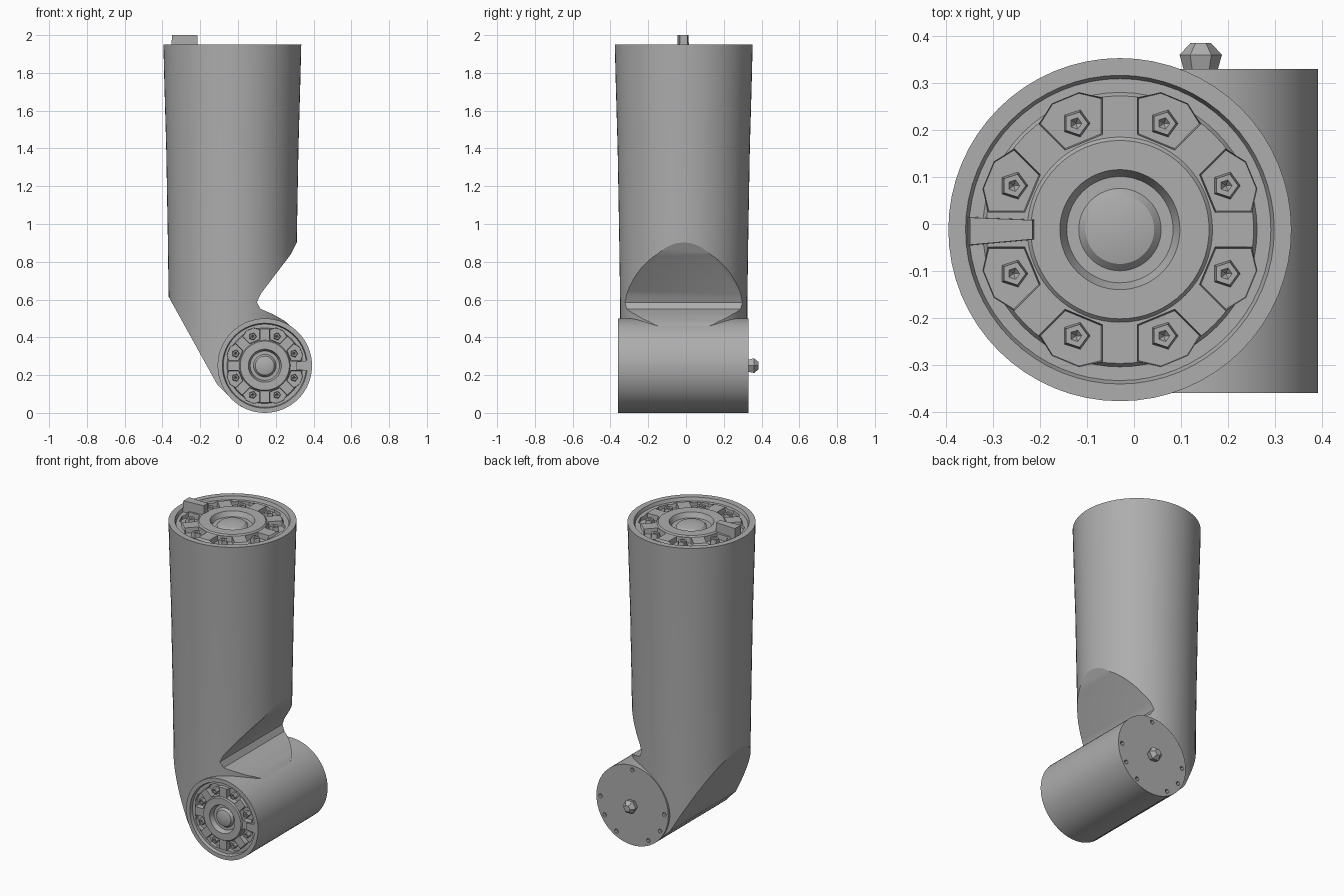
import bpy, bmesh
from math import pi, cos, sin, radians
from mathutils import Matrix, Vector

cube = bpy.data.objects.get("Cube")
if cube:
    bpy.data.objects.remove(cube)

grey = bpy.data.materials.new("plain grey")
grey.use_nodes = True
grey.diffuse_color = (0.42, 0.42, 0.42, 1)
grey.node_tree.nodes["Principled BSDF"].inputs["Base Color"].default_value = (0.42, 0.42, 0.42, 1)


def finish(name, bm, matrix=Matrix()):
    bmesh.ops.remove_doubles(bm, verts=bm.verts, dist=1e-5)
    bmesh.ops.recalc_face_normals(bm, faces=bm.faces)
    bm.transform(matrix)
    mesh = bpy.data.meshes.new(name)
    bm.to_mesh(mesh)
    bm.free()
    mesh.materials.append(grey)
    obj = bpy.data.objects.new(name, mesh)
    bpy.context.collection.objects.link(obj)
    return obj


def lathe(name, profile, matrix=Matrix(), sides=64):
    """Turn (radius, height) points around the local z axis."""
    bm = bmesh.new()
    verts = [bm.verts.new((r, 0, z)) for r, z in profile]
    edges = [bm.edges.new(pair) for pair in zip(verts, verts[1:])]
    bmesh.ops.spin(bm, geom=verts + edges, cent=(0, 0, 0), axis=(0, 0, 1),
                   angle=2 * pi, steps=sides, use_duplicate=False)
    return finish(name, bm, matrix)


def prism(name, outline, depth, matrix=Matrix(), taper=1):
    """Extrude an xy outline along local z, optionally tapered about its middle."""
    bm = bmesh.new()
    face = bm.faces.new([bm.verts.new((x, y, 0)) for x, y in outline])
    mid = face.calc_center_median()
    new = bmesh.ops.extrude_face_region(bm, geom=[face])["geom"]
    for v in new:
        if isinstance(v, bmesh.types.BMVert):
            v.co = mid + (v.co - mid) * taper + Vector((0, 0, depth))
    return finish(name, bm, matrix)


def boolean(obj, cutter, operation="DIFFERENCE"):
    mod = obj.modifiers.new("cut", "BOOLEAN")
    mod.operation, mod.object, mod.solver = operation, cutter, "EXACT"
    bpy.context.view_layer.objects.active = obj
    bpy.ops.object.modifier_apply(modifier=mod.name)
    bpy.data.objects.remove(cutter)


def face_profile(radius, height):
    """Stepped end face: rim, groove, pocket ring, hub ring, centre cone."""
    steps = [(1, 0), (.9, 0), (.88, -.02), (.8, -.02), (.78, -.008), (.54, -.008),
             (.52, 0), (.35, 0), (.31, -.03), (.24, -.03), (.2, -.015), (0, 0)]
    return [(f * radius, height + d) for f, d in steps]


def arc_block(radius, inner, outer, angle, spread):
    """Outline of a block lying between two radii."""
    pts = [(inner, -.8), (outer * .93, -1), (outer, -.4), (outer, .4), (outer * .93, 1), (inner, .8)]
    return [(radius * f * cos(angle + s * spread), radius * f * sin(angle + s * spread))
            for f, s in pts]


def add_pockets(obj, label, radius, height, matrix):
    """Eight pockets around the hub, each holding a small bolt."""
    for k in range(8):
        a = radians(22.5 + 45 * k)
        boolean(obj, prism("pocket_cutter", arc_block(radius, .57, .83, a, .25), .1,
                           matrix @ Matrix.Translation((0, 0, height - .04)), 1.15))
        spot = Matrix.Translation((radius * .67 * cos(a), radius * .67 * sin(a), height - .045))
        lathe(f"{label}_bolt_{k + 1}",
              [(0, 0), (radius * .085, 0), (radius * .07, .035), (radius * .035, .035), (0, .02)],
              matrix @ spot, 5)


# Upper arm: flared tube trimmed to the bent elbow outline
tube_at = Matrix.Translation((-.03, -.012, 0))
arm = lathe("arm_tube", [(0, 0), (.335, 0), (.337, .6), (.342, .95), (.35, 1.4), (.36, 1.75)]
            + face_profile(.365, 1.95), tube_at)
side_view = Matrix.Translation((0, .6, 0)) @ Matrix.Rotation(pi / 2, 4, "X")
outline = [(-.5, 2.1), (-.5, .86), (-.37, .62), (-.11, .15), (-.05, .09), (.02, .03), (.14, .2),
           (.3, .44), (.25, .485), (.19, .52), (.12, .55), (.1, .585), (.12, .63),
           (.28, .84), (.31, .9), (.5, 1.2), (.5, 2.1)]
boolean(arm, prism("elbow_cutter", outline, 1.2, side_view), "INTERSECT")

# Elbow joint: cylinder lying front to back, with the front as local top
joint_at = Matrix.Translation((.142, 0, .25)) @ Matrix.Rotation(pi / 2, 4, "X")
boolean(arm, lathe("joint_cutter", [(0, -.6), (.238, -.6), (.238, .6), (0, .6)], joint_at))
joint = lathe("elbow_joint", [(0, -.33), (.25, -.33)] + face_profile(.25, .36), joint_at)

add_pockets(arm, "arm", .365, 1.95, tube_at)
add_pockets(joint, "joint", .25, .36, joint_at)

# Locating keys on both end faces
arm_key = prism("arm_key", [(-.325, -.035), (-.18, -.022), (-.18, .022), (-.325, .028)], .1,
                tube_at @ Matrix.Translation((0, 0, 1.9)), .92)
joint_key = prism("joint_key", [(.165, -.02), (.235, -.028), (.235, .028), (.165, .02)], .04,
                  joint_at @ Matrix.Translation((0, 0, .32)))

# Screw holes and stud on the back of the joint
for degrees in (0, 90, 180, 210, 240, 300, 330):
    a = radians(degrees)
    boolean(joint, lathe("hole_cutter", [(0, -.34), (.015, -.34), (.012, -.31), (0, -.31)],
                         joint_at @ Matrix.Translation((.222 * cos(a), .222 * sin(a), 0)), 6))
lathe("back_stud", [(0, -.32), (.034, -.32), (.045, -.36), (.022, -.385), (0, -.385)], joint_at, 6)

# Smooth the turned surfaces, keeping sharp steps
for obj in (arm, joint):
    bpy.ops.object.select_all(action="DESELECT")
    obj.select_set(True)
    bpy.context.view_layer.objects.active = obj
    bpy.ops.object.shade_smooth_by_angle(angle=radians(25))
